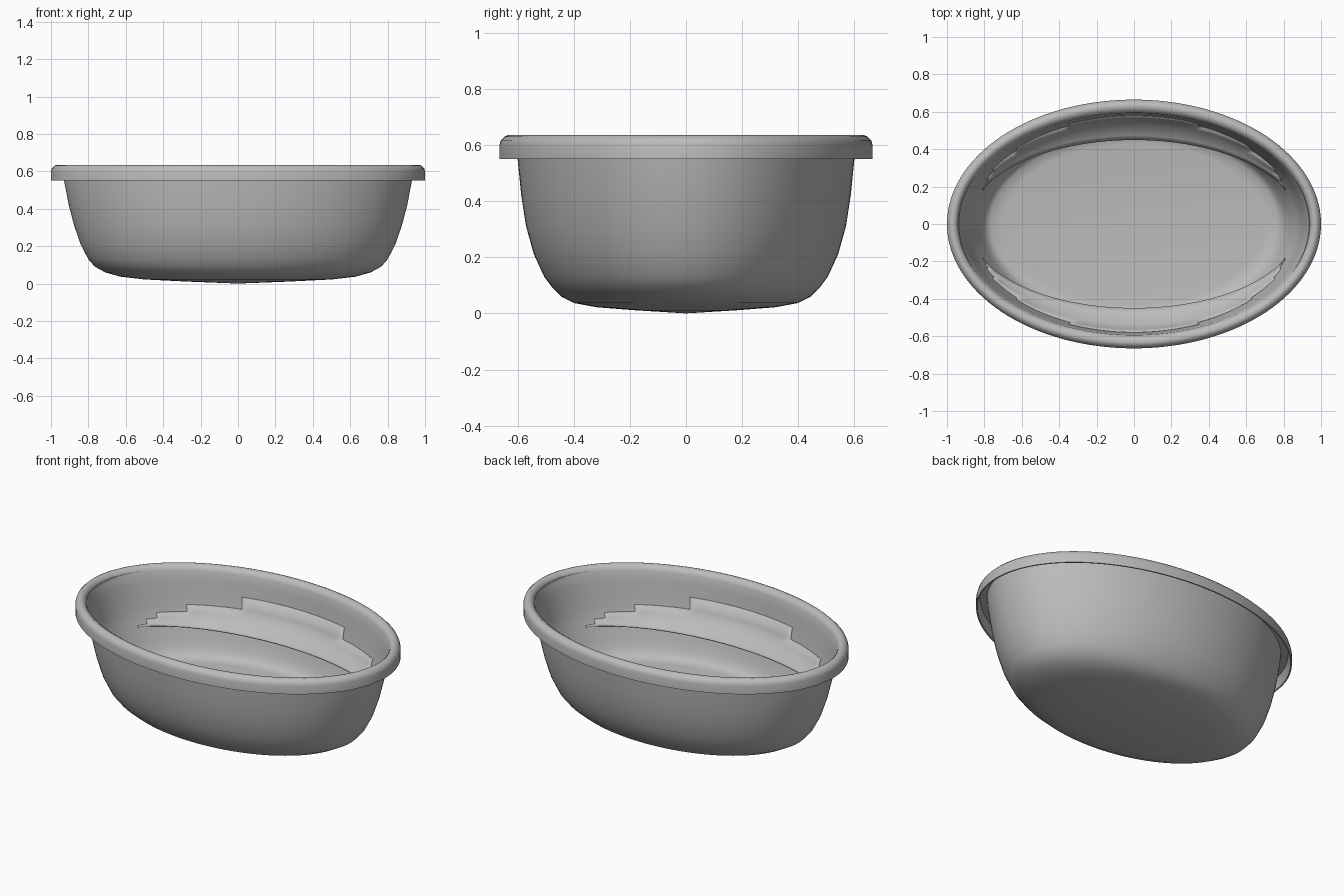
import bpy
import bmesh
from math import cos, sin, tau, radians, hypot

cube = bpy.data.objects.get("Cube")
if cube:
    bpy.data.objects.remove(cube)

SEGMENTS = 128


def make_material(name, value):
    mat = bpy.data.materials.new(name)
    mat.use_nodes = True
    color = (value, value, value, 1)
    mat.diffuse_color = color
    mat.node_tree.nodes["Principled BSDF"].inputs["Base Color"].default_value = color
    return mat


grey = make_material("grey plastic", 0.5)


def oval(a, b, z, center=0):
    return [(center + a * cos(tau * i / SEGMENTS), b * sin(tau * i / SEGMENTS), z)
            for i in range(SEGMENTS)]


def bridge(bm, low, high):
    for i in range(SEGMENTS):
        j = (i + 1) % SEGMENTS
        bm.faces.new((low[i], low[j], high[j], high[i]))


def finish(name, bm):
    bmesh.ops.recalc_face_normals(bm, faces=bm.faces)
    mesh = bpy.data.meshes.new(name)
    bm.to_mesh(mesh)
    bm.free()
    mesh.materials.append(grey)
    obj = bpy.data.objects.new(name, mesh)
    bpy.context.collection.objects.link(obj)
    bpy.ops.object.select_all(action="DESELECT")
    obj.select_set(True)
    bpy.context.view_layer.objects.active = obj
    bpy.ops.object.shade_smooth_by_angle(angle=radians(40))
    return obj


# Rounded outer bowl, hollow rolled rim, then the inner bowl and floor
outer = [(.28, .18, .011), (.5, .32, .022), (.63, .40, .037), (.71, .445, .06),
         (.765, .475, .09), (.80, .505, .13), (.842, .542, .21), (.876, .57, .31),
         (.905, .587, .42), (.93, .60, .55), (.937, .605, .61)]
rim = [(.978, .642, .61), (.988, .653, .59), (.992, .657, .55), (1, .665, .55),
       (1, .665, .60), (.995, .66, .617), (.982, .647, .63), (.97, .635, .635),
       (.957, .618, .632), (.946, .602, .622), (.938, .594, .605)]
inner = [(.921, .588, .55), (.908, .58, .48), (.892, .57, .41), (.882, .562, .37),
         (.872, .555, .34), (.862, .549, .315), (.83, .527, .23), (.81, .51, .18),
         (.792, .495, .15), (.768, .475, .132), (.70, .43, .125)]
bm = bmesh.new()
loops = [[bm.verts.new(p) for p in oval(*ring)] for ring in outer + rim + inner]
for low, high in zip(loops, loops[1:]):
    bridge(bm, low, high)
for loop, height in ((loops[0], 0), (loops[-1], .122)):
    tip = bm.verts.new((0, 0, height))
    for i in range(SEGMENTS):
        bm.faces.new((loop[i], loop[(i + 1) % SEGMENTS], tip))
finish("tub_shell", bm)

# Curved side ledges: wall ovals pulled in to narrower ovals, dying out at the ends
edges = [(1, .60), (.95, .565), (.925, .54), (.908, .507), (.898, .475), (.893, .45)]
walls = [(.908, .58, .48)] + inner[2:6] + [(.858, .546, .305)]
bm = bmesh.new()
loops = []
free = set()
for (a, b, z), (edge_a, edge_b) in zip(walls, edges):
    loop = []
    for x, y, height in oval(a, b, z):
        shrink = min(1, 1 / hypot(x / edge_a, y / edge_b))
        vert = bm.verts.new((x * shrink, y * shrink, height))
        if shrink < 1:
            free.add(vert)
        loop.append(vert)
    loops.append(loop)
for low, high in zip(loops, loops[1:]):
    bridge(bm, low, high)
on_wall = [f for f in bm.faces if not free.intersection(f.verts)]
bmesh.ops.delete(bm, geom=on_wall, context="FACES")
ledges = finish("side_ledges", bm)
sheet = ledges.modifiers.new("thickness", "SOLIDIFY")
sheet.thickness = .006
sheet.offset = 0

# Shallow drain ring set in the floor at one end
bm = bmesh.new()
section = [(.042, .121), (.042, .129), (.034, .129), (.034, .121)]
loops = [[bm.verts.new(p) for p in oval(r, r, z, .71)] for r, z in section]
for low, high in zip(loops, loops[1:] + loops[:1]):
    bridge(bm, low, high)
finish("drain_ring", bm)
